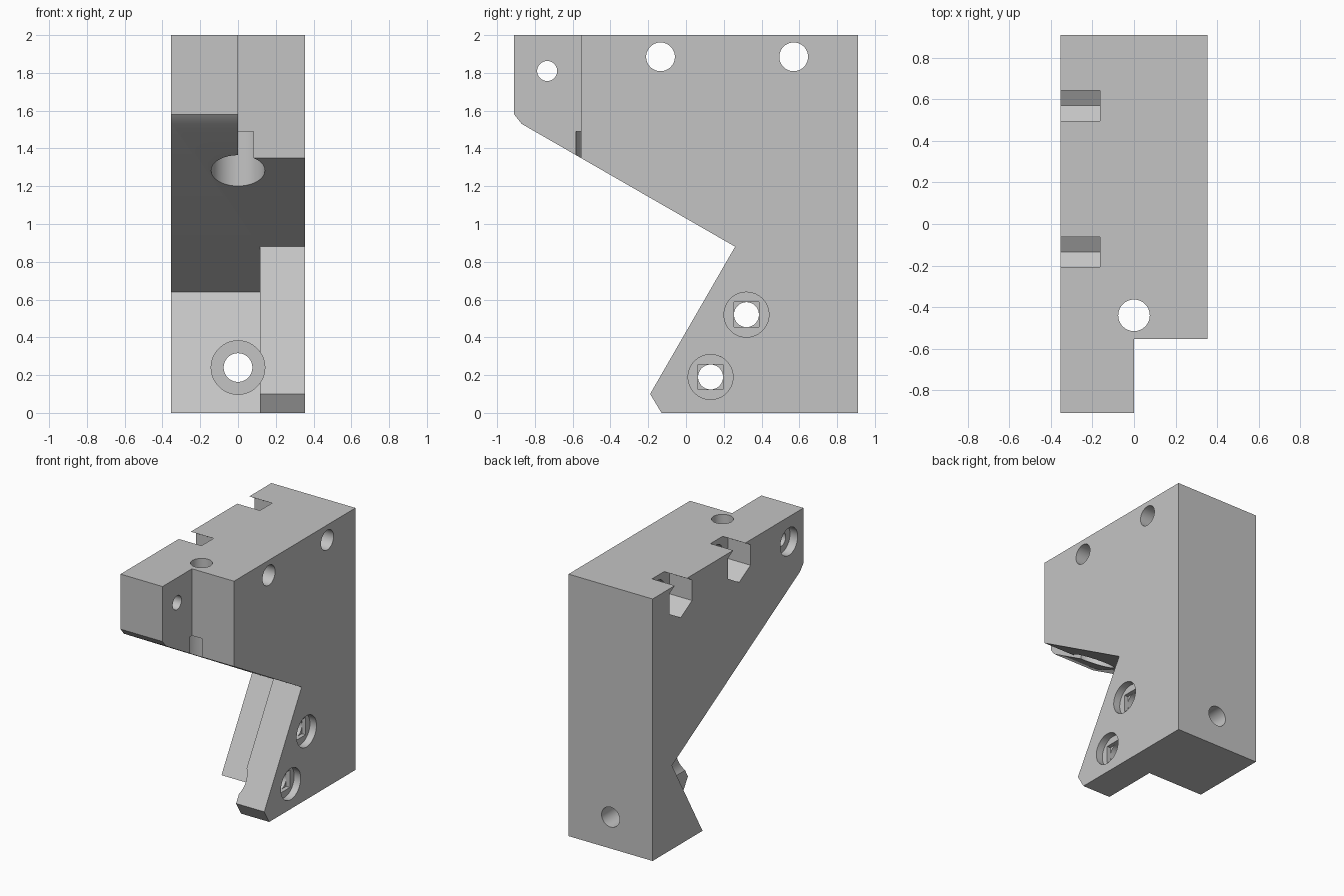
import bpy, bmesh, math
from mathutils import Matrix, Vector

old = bpy.data.objects.get("Cube")
if old:
    bpy.data.objects.remove(old, do_unlink=True)

HALF = 0.355      # half the block's width
FAR = 1.2         # beyond any face of the block

grey = bpy.data.materials.new("plain grey")
grey.use_nodes = True
colour = (0.55, 0.55, 0.55, 1)
grey.diffuse_color = colour
grey.node_tree.nodes["Principled BSDF"].inputs["Base Color"].default_value = colour


def finish(name, bm):
    bmesh.ops.recalc_face_normals(bm, faces=bm.faces)
    mesh = bpy.data.meshes.new(name)
    bm.to_mesh(mesh)
    bm.free()
    mesh.materials.append(grey)
    obj = bpy.data.objects.new(name, mesh)
    bpy.context.collection.objects.link(obj)
    return obj


def prism(name, profile, x0, x1):
    """Extrude a (y, z) profile along x."""
    bm = bmesh.new()
    face = bm.faces.new([bm.verts.new((x0, y, z)) for y, z in profile])
    out = bmesh.ops.extrude_face_region(bm, geom=[face])
    verts = [v for v in out["geom"] if isinstance(v, bmesh.types.BMVert)]
    bmesh.ops.translate(bm, vec=(x1 - x0, 0, 0), verts=verts)
    return finish(name, bm)


def bore(name, start, end, radius, sides=64):
    """Cylinder between two points."""
    a, b = Vector(start), Vector(end)
    turn = (b - a).to_track_quat('Z', 'Y').to_matrix().to_4x4()
    bm = bmesh.new()
    bmesh.ops.create_cone(bm, cap_ends=True, segments=sides, radius1=radius,
                          radius2=radius, depth=(b - a).length,
                          matrix=Matrix.Translation((a + b) / 2) @ turn)
    return finish(name, bm)


def box(y0, y1, z0, z1):
    return [(y0, z0), (y1, z0), (y1, z1), (y0, z1)]


# Main block from its side profile
block = prism("mounting_block", [
    (0.91, 0), (-0.13, 0), (-0.19, 0.1), (0.26, 0.88),
    (-0.87, 1.53), (-0.91, 1.58), (-0.91, 2), (0.91, 2)], -HALF, HALF)

cutters = []

# Front corner notch, and the relief that leaves the lower tongue
cutters.append(prism("corner_notch", box(-FAR, -0.555, 1, 2.2), 0, 0.6))
cutters.append(prism("lower_relief", [
    (0.25, -0.1), (0.677, 0.64), (0.26, 0.88), (-0.4, 0.5), (-0.4, -0.1)], -0.6, 0.117))

# Lengthwise bolt hole with its counterbore
cutters.append(bore("long_bolt", (0, -FAR, 0.24), (0, FAR, 0.24), 0.076))
cutters.append(bore("long_counterbore", (0, -FAR, 0.24), (0, 0.62, 0.24), 0.142))

# Upright bolt hole with a counterbore from below
cutters.append(bore("upright_bolt", (0, -0.44, 0.9), (0, -0.44, 2.2), 0.076))
cutters.append(bore("upright_counterbore", (0, -0.44, 0.9), (0, -0.44, 1.49), 0.142))

# Two upper cross holes with hexagonal nut pockets open to the top
for y in (-0.135, 0.57):
    z = 1.885
    cutters.append(bore("cross_bolt", (-FAR, y, z), (FAR, y, z), 0.076))
    hexagon = [(y + 0.157 * math.sin(i * math.pi / 3),
                z + 0.157 * math.cos(i * math.pi / 3)) for i in range(6)]
    cutters.append(prism("nut_pocket", hexagon, -0.6, -0.163))

# Small hole through the nose, counterbored on the right side
cutters.append(bore("nose_bolt", (-FAR, -0.735, 1.81), (FAR, -0.735, 1.81), 0.053))
cutters.append(bore("nose_counterbore", (-0.6, -0.735, 1.81), (-0.29, -0.735, 1.81), 0.105))

# Tongue holes: counterbore, shallow square step, then the round hole
for y, z in ((0.32, 0.52), (0.13, 0.19)):
    r = 0.066
    cutters.append(bore("tongue_bolt", (0, y, z), (FAR, y, z), r))
    cutters.append(prism("tongue_step", box(y - r, y + r, z - r, z + r), 0.27, 0.6))
    cutters.append(bore("tongue_counterbore", (0.3, y, z), (FAR, y, z), 0.119))

# Cut everything out of the block
bpy.ops.object.select_all(action='DESELECT')
block.select_set(True)
bpy.context.view_layer.objects.active = block
for cutter in cutters:
    cutter.hide_render = True
    mod = block.modifiers.new(cutter.name, 'BOOLEAN')
    mod.operation = 'DIFFERENCE'
    mod.solver = 'EXACT'
    mod.object = cutter
    bpy.ops.object.modifier_apply(modifier=mod.name)
    bpy.data.objects.remove(cutter, do_unlink=True)

bpy.ops.object.shade_smooth_by_angle(angle=math.radians(25))
